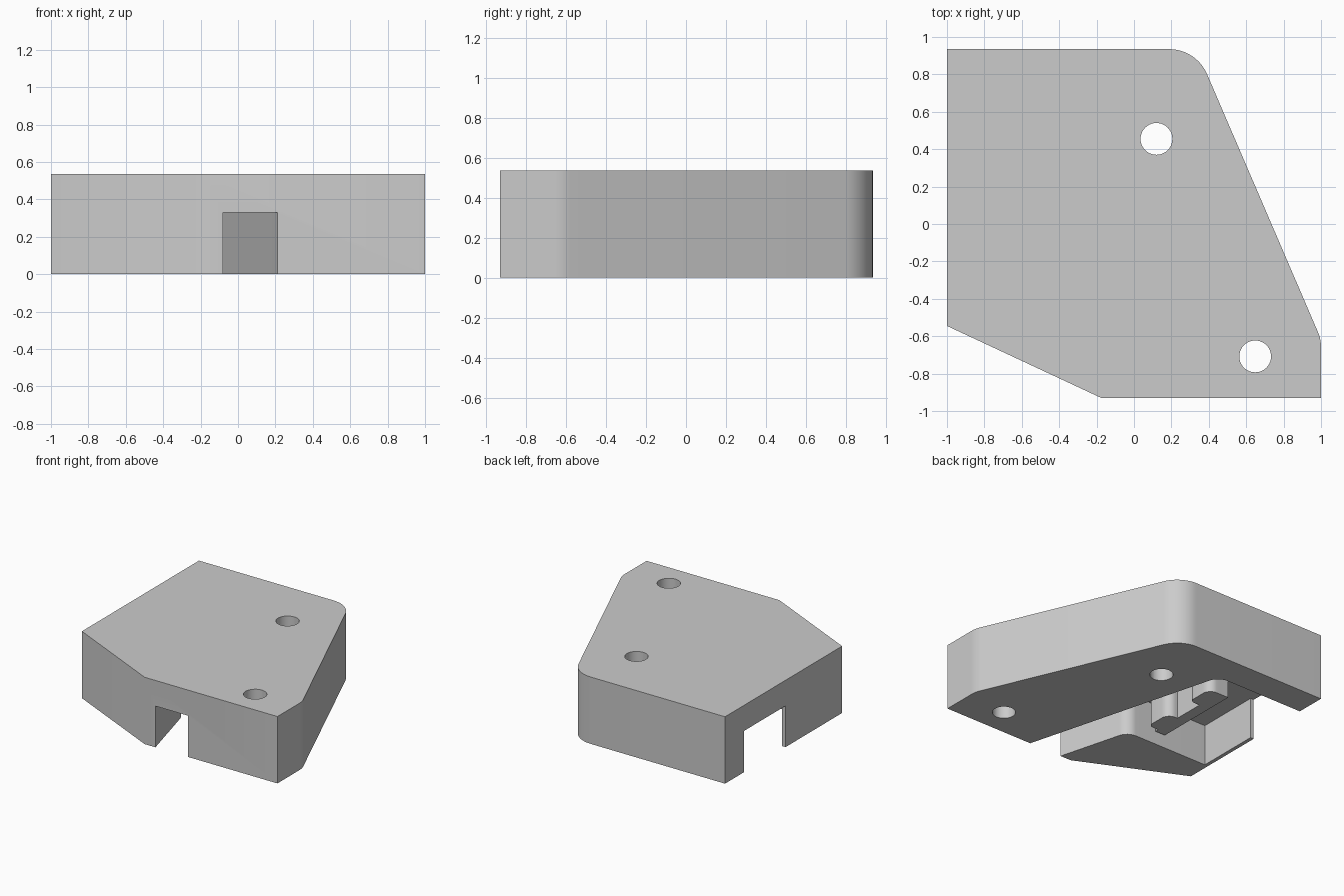
import bpy, bmesh
from math import sin, tan
from mathutils import Vector

cube = bpy.data.objects.get("Cube")
if cube:
    bpy.data.objects.remove(cube)

grey = bpy.data.materials.new("plain grey")
grey.use_nodes = True
grey.diffuse_color = (0.6, 0.6, 0.6, 1)
grey.node_tree.nodes["Principled BSDF"].inputs["Base Color"].default_value = (0.6, 0.6, 0.6, 1)

HEIGHT, POCKET_TOP = 0.535, 0.33


def rounded(corners, steps=10):
    """Outline points from (x, y, radius) corners."""
    points = []
    for i, (x, y, r) in enumerate(corners):
        p = Vector((x, y))
        if not r:
            points.append(p)
            continue
        a = (Vector(corners[i - 1][:2]) - p).normalized()
        b = (Vector(corners[(i + 1) % len(corners)][:2]) - p).normalized()
        half = a.angle(b) / 2
        centre = p + (a + b).normalized() * r / sin(half)
        start = (p + a * r / tan(half) - centre).normalized()
        end = (p + b * r / tan(half) - centre).normalized()
        points += [centre + start.slerp(end, k / steps) * r for k in range(steps + 1)]
    return points


def prism(name, corners, z0, z1):
    bm = bmesh.new()
    face = bm.faces.new([bm.verts.new((p.x, p.y, z0)) for p in rounded(corners)])
    top = bmesh.ops.extrude_face_region(bm, geom=[face])["geom"]
    bmesh.ops.translate(bm, vec=(0, 0, z1 - z0),
                        verts=[v for v in top if isinstance(v, bmesh.types.BMVert)])
    bmesh.ops.recalc_face_normals(bm, faces=bm.faces)
    mesh = bpy.data.meshes.new(name)
    bm.to_mesh(mesh)
    bm.free()
    mesh.materials.append(grey)
    obj = bpy.data.objects.new(name, mesh)
    bpy.context.collection.objects.link(obj)
    return obj


def cut(target, cutter):
    mod = target.modifiers.new("cut", 'BOOLEAN')
    mod.operation, mod.object, mod.solver = 'DIFFERENCE', cutter, 'EXACT'
    bpy.context.view_layer.objects.active = target
    bpy.ops.object.modifier_apply(modifier=mod.name)
    bpy.data.objects.remove(cutter)


# Main block with its slanted sides
body = prism("housing_block", [
    (-1, 0.935, 0), (0.333, 0.935, 0.22), (1, -0.616, 0.2),
    (1, -0.93, 0), (-0.175, -0.93, 0), (-1, -0.545, 0)], 0, HEIGHT)

# Underside pocket: slanted front channel, chamber and side opening
cut(body, prism("pocket_cutter", [
    (0.237, -1.03, 0), (-0.226, 0.695, 0.11), (-1.1, 0.695, 0),
    (-1.1, 0.17, 0), (-0.97, 0.17, 0), (-0.97, -0.35, 0),
    (-0.235, -0.35, 0.1), (-0.053, -1.03, 0)], -0.1, POCKET_TOP))

# Screw holes through the block
for x, y in ((0.12, 0.455), (0.648, -0.708)):
    r = 0.085
    cut(body, prism("hole_cutter", [
        (x + i * r, y + j * r, r * 0.999)
        for i, j in ((-1, -1), (1, -1), (1, 1), (-1, 1))], -0.1, 0.7))

# Ridge hanging inside the pocket, with two rounded lobes
ridge = [(-0.58, -0.34, 0), (-0.49, -0.34, 0)]
for y in (-0.2, 0.27):
    ridge += [(-0.49, y - 0.11, 0), (-0.4, y - 0.11, 0.04),
              (-0.4, y + 0.11, 0.07), (-0.49, y + 0.11, 0)]
ridge += [(-0.58, 0.38, 0)]
ridge_part = prism("inner_ridge", ridge, 0.1, POCKET_TOP + 0.01)

# Smooth the rounded sides, keep the edges sharp
for obj in (body, ridge_part):
    obj.select_set(True)
bpy.context.view_layer.objects.active = body
bpy.ops.object.shade_smooth_by_angle(angle=0.5)
